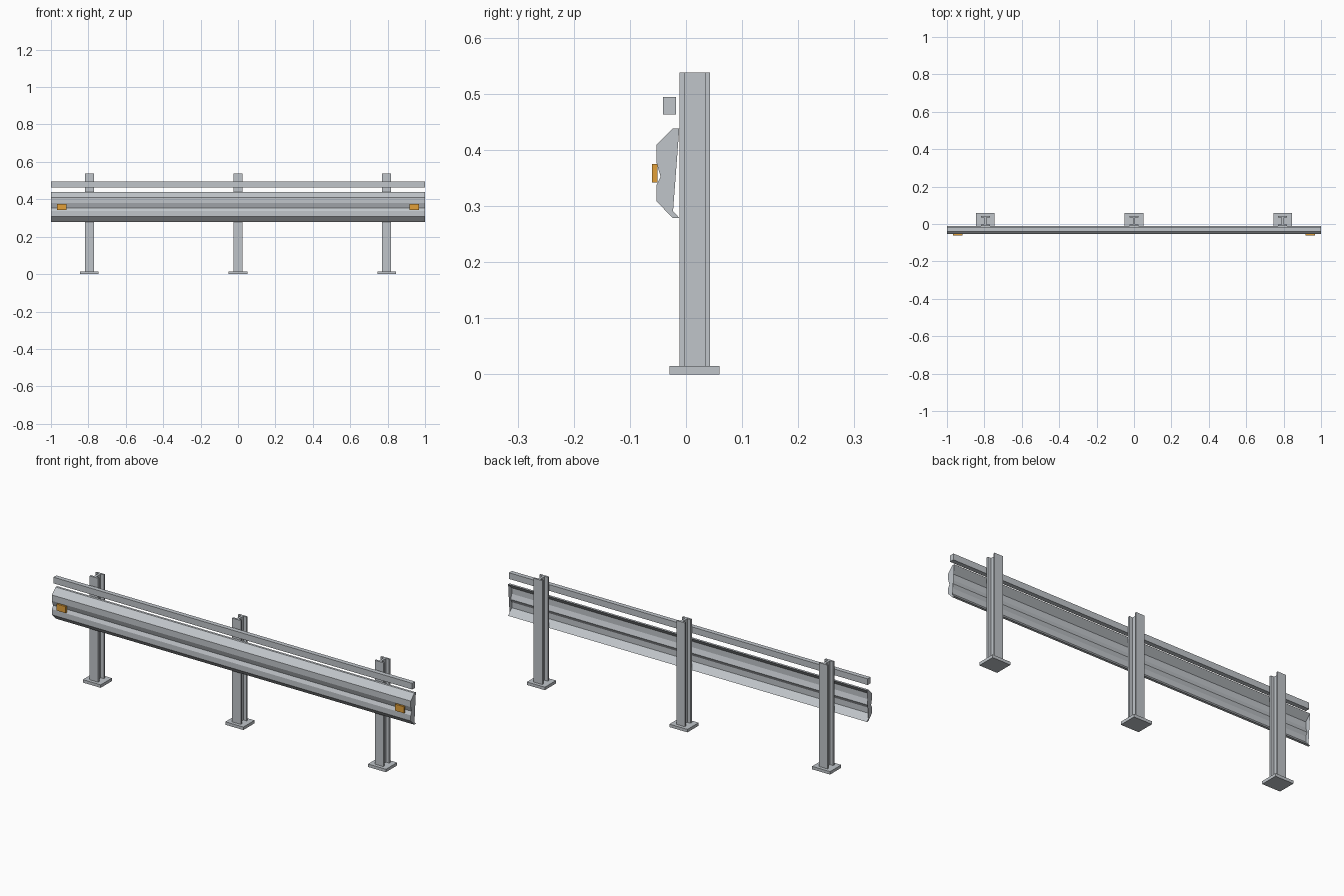
import bpy
import bmesh

cube = bpy.data.objects.get("Cube")
if cube:
    bpy.data.objects.remove(cube, do_unlink=True)


def make_material(name, color):
    mat = bpy.data.materials.new(name)
    mat.use_nodes = True
    mat.diffuse_color = (*color, 1)
    mat.node_tree.nodes["Principled BSDF"].inputs["Base Color"].default_value = (*color, 1)
    return mat


steel = make_material("galvanised steel", (0.53, 0.56, 0.59))
amber = make_material("amber", (0.76, 0.35, 0.04))


def finish(name, bm, mat):
    mesh = bpy.data.meshes.new(name)
    bm.to_mesh(mesh)
    bm.free()
    mesh.materials.append(mat)
    obj = bpy.data.objects.new(name, mesh)
    bpy.context.collection.objects.link(obj)
    return obj


def box(name, x, y, z, mat):
    """Box from (min, max) pairs on each axis."""
    bm = bmesh.new()
    bmesh.ops.create_cube(bm, size=1)
    for v in bm.verts:
        v.co = [lo + (c + 0.5) * (hi - lo) for c, (lo, hi) in zip(v.co, (x, y, z))]
    return finish(name, bm, mat)


def i_post(name, cx):
    """Vertical I-section post: wide front and back flanges with a thin web."""
    w, t = 0.024, 0.006
    y0, y1, y2, y3 = -0.012, -0.002, 0.034, 0.043
    half = [(w, y0), (w, y1), (t, y1), (t, y2), (w, y2), (w, y3)]
    outline = half + [(-x, y) for x, y in reversed(half)]
    bm = bmesh.new()
    face = bm.faces.new([bm.verts.new((cx + x, y, 0.015)) for x, y in outline])
    top = bmesh.ops.extrude_face_region(bm, geom=[face])["geom"]
    for v in top:
        if isinstance(v, bmesh.types.BMVert):
            v.co.z = 0.538
    bmesh.ops.recalc_face_normals(bm, faces=bm.faces)
    return finish(name, bm, steel)


def w_rail(name):
    """Corrugated W-shaped beam, pressed sheet with fanned end plates."""
    front = [(-0.024, 0.279), (-0.053, 0.309), (-0.053, 0.337), (-0.044, 0.354),
             (-0.053, 0.379), (-0.053, 0.409), (-0.024, 0.438)]
    outline = front + [(y + 0.012, z) for y, z in reversed(front)]
    bm = bmesh.new()
    left, right = ([bm.verts.new((x, y, z)) for y, z in outline] for x in (1, -1))
    n = len(outline)
    for i in range(n):
        j = (i + 1) % n
        bm.faces.new((left[i], right[i], right[j], left[j]))
    bmesh.ops.recalc_face_normals(bm, faces=bm.faces)
    for ring, side in ((left, 1), (right, -1)):
        for i in range(1, n - 1):
            face = bm.faces.new((ring[0], ring[i], ring[i + 1]))
            face.normal_update()
            if face.normal.x * side < 0:
                face.normal_flip()
    return finish(name, bm, steel)


# Posts on base plates
for label, cx in (("right", -0.795), ("middle", 0), ("left", 0.795)):
    box(f"{label}_base_plate", (cx - 0.05, cx + 0.05), (-0.029, 0.06), (0, 0.015), steel)
    i_post(f"{label}_post", cx)

# Barrier beam and upper rail
w_rail("barrier_beam")
box("upper_rail", (-1, 1), (-0.041, -0.018), (0.463, 0.494), steel)

# Reflectors near both ends of the beam
for label, cx in (("right", -0.943), ("left", 0.943)):
    box(f"{label}_reflector", (cx - 0.025, cx + 0.025), (-0.061, -0.051), (0.342, 0.375), amber)
